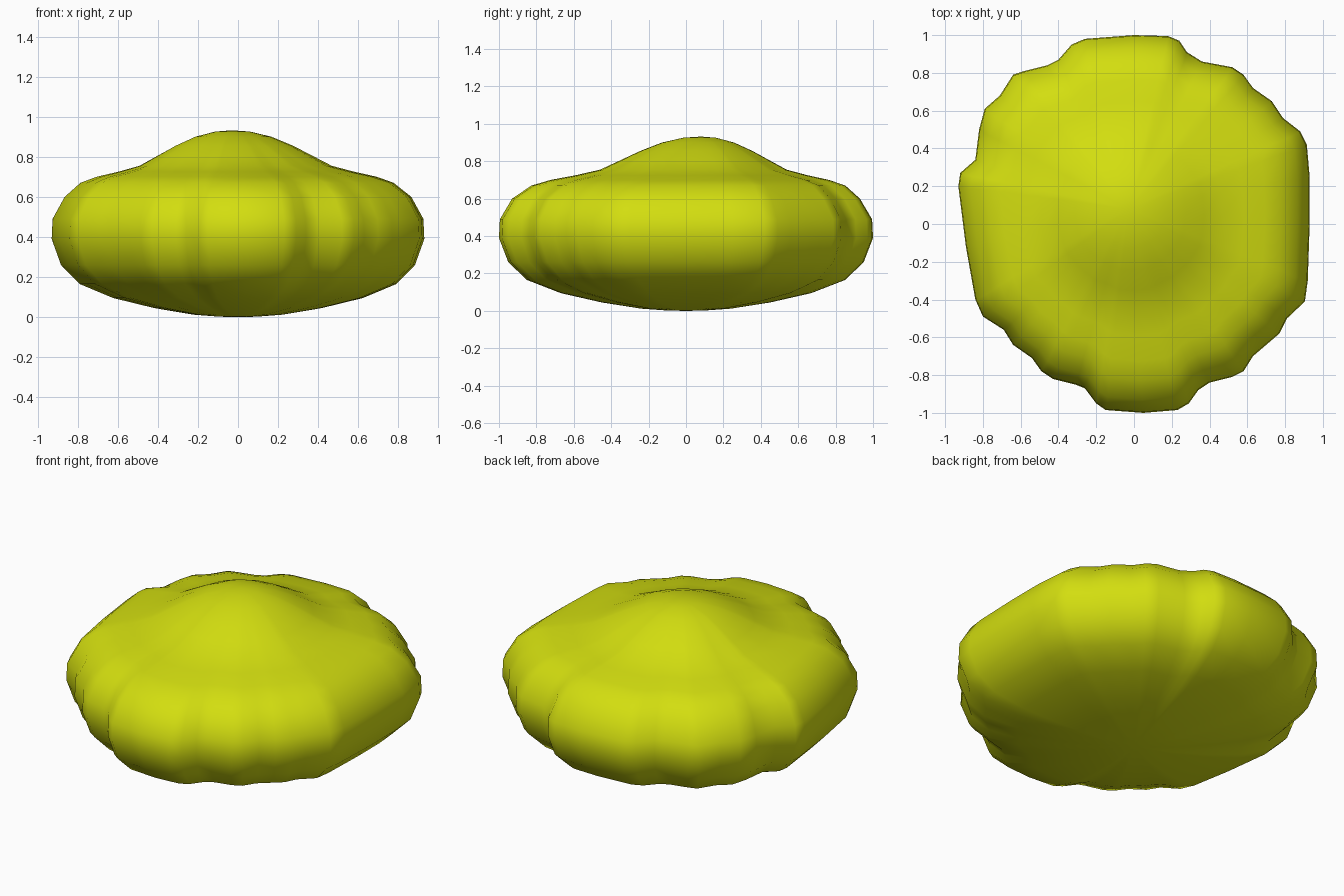
import bpy, bmesh, math

if "Cube" in bpy.data.objects:
    bpy.data.objects.remove(bpy.data.objects["Cube"])

# Scalloped rim seen from above (clockwise from the back)
RIM = [(0, 1), (.18, .995), (.24, .97), (.28, .91), (.36, .86), (.52, .83), (.58, .79),
       (.63, .72), (.73, .65), (.79, .56), (.88, .49), (.915, .42), (.93, .25), (.93, 0),
       (.92, -.3), (.905, -.41), (.81, -.5), (.77, -.58), (.70, -.64), (.63, -.70),
       (.58, -.78), (.52, -.81), (.40, -.84), (.34, -.88), (.29, -.95), (.23, -.985),
       (.05, -1), (-.15, -.985), (-.20, -.95), (-.26, -.87), (-.31, -.85), (-.43, -.82),
       (-.49, -.78), (-.54, -.71), (-.64, -.64), (-.69, -.56), (-.80, -.49), (-.84, -.40),
       (-.89, -.12), (-.93, .2), (-.92, .27), (-.84, .34), (-.82, .5), (-.79, .61),
       (-.71, .68), (-.64, .79), (-.58, .81), (-.46, .84), (-.40, .87), (-.33, .95),
       (-.26, .98)]

# Side profile: fraction of rim radius, height
PROFILE = [(.10, .002), (.24, .012), (.45, .045), (.67, .095), (.85, .165), (.95, .26),
           (1, .39), (.995, .49), (.93, .60), (.84, .67), (.75, .70), (.63, .725),
           (.51, .755), (.41, .805), (.31, .855), (.20, .90), (.09, .926)]
PEAK = (-.03, .08)


def ring(bm, f, z):
    """One cross-section; scallops fade and the centre drifts towards the peak."""
    top = z > .6
    keep = min(1, (f / .85) ** 1.5) if top else 1
    drift = 1 - f if top else 0
    verts = []
    for x, y in RIM:
        r = math.hypot(x, y)
        s = f * (keep + (1 - keep) * .96 / r)
        verts.append(bm.verts.new((x * s + PEAK[0] * drift, y * s + PEAK[1] * drift, z)))
    return verts


bm = bmesh.new()
rings = [ring(bm, f, z) for f, z in PROFILE]
n = len(RIM)
for a, b in zip(rings, rings[1:]):
    for i in range(n):
        j = (i + 1) % n
        bm.faces.new((a[i], a[j], b[j], b[i]))

# Close the bottom and the domed peak
for loop, tip in ((rings[0], (0, 0, 0)), (rings[-1], (*PEAK, .932))):
    v = bm.verts.new(tip)
    for i in range(n):
        bm.faces.new((loop[i], loop[(i + 1) % n], v))
bmesh.ops.recalc_face_normals(bm, faces=bm.faces)
for face in bm.faces:
    face.smooth = True

mesh = bpy.data.meshes.new("scalloped_cushion")
bm.to_mesh(mesh)
bm.free()
mat = bpy.data.materials.new("yellow green")
mat.diffuse_color = (.65, .73, .005, 1)
mat.use_nodes = True
mat.node_tree.nodes["Principled BSDF"].inputs["Base Color"].default_value = mat.diffuse_color
mesh.materials.append(mat)
obj = bpy.data.objects.new("scalloped_cushion", mesh)
bpy.context.collection.objects.link(obj)
